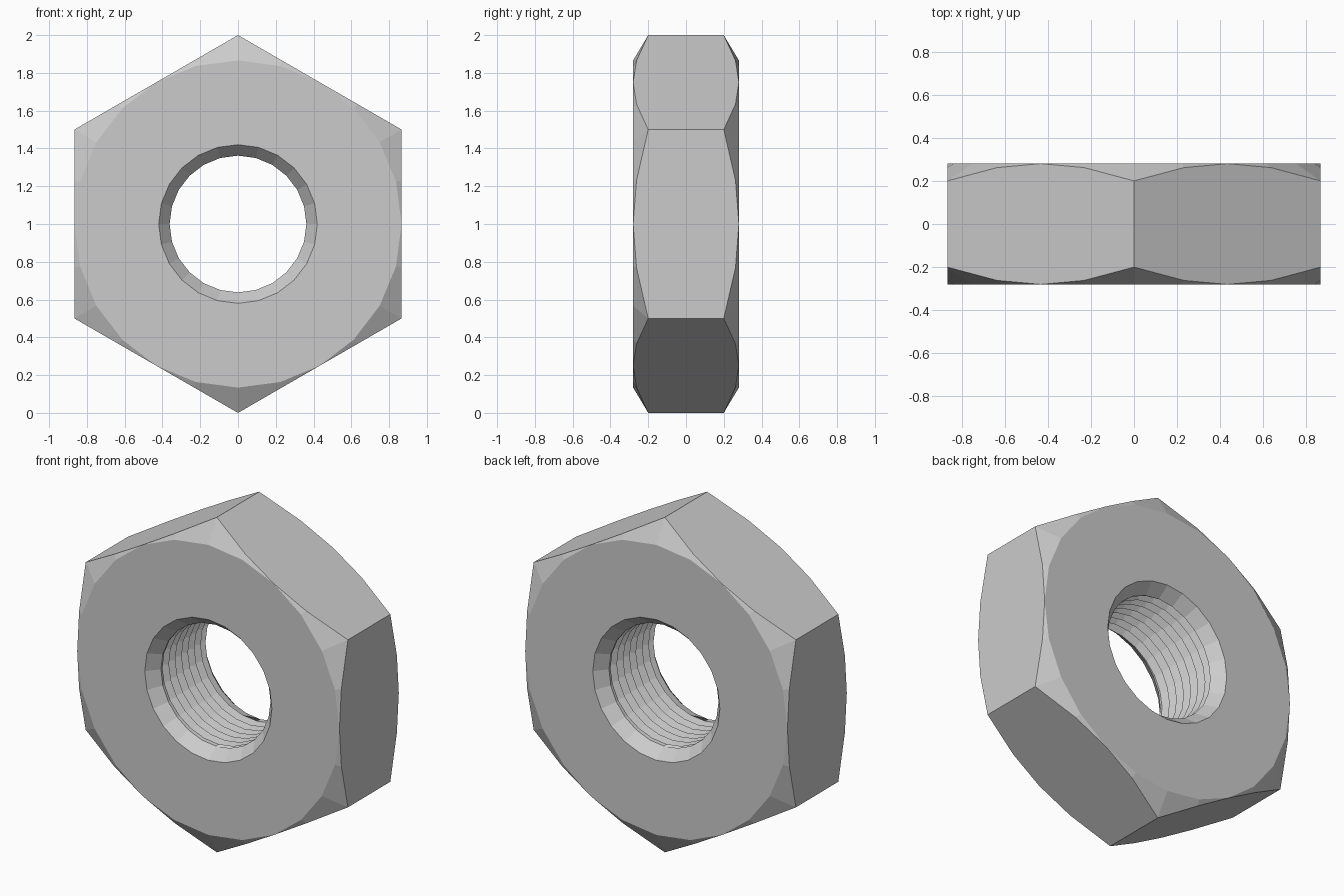
import bpy, bmesh, math

if "Cube" in bpy.data.objects:
    bpy.data.objects.remove(bpy.data.objects["Cube"])

N = 24                       # segments around the nut
APOTHEM = math.cos(math.pi / 6)
HALF = 0.28                  # half thickness
CREST, ROOT, MOUTH = 0.362, 0.41, 0.42
L, PITCH = 0.21, 0.06        # threaded half length and pitch
TEETH = int(round(2 * L / PITCH)) + 1

bm = bmesh.new()


def point(r, y, j):
    a = math.pi / 2 + 2 * math.pi * (j % N) / N
    return (r * math.cos(a), y, 1 + r * math.sin(a))


def skin(rows, profile):
    """Skin a grid of profile points swept around the y axis."""
    grid = [[bm.verts.new(point(*profile(i, j), j)) for i in range(rows)]
            for j in range(N + 1)]
    for c0, c1 in zip(grid, grid[1:]):
        for i in range(rows - 1):
            bm.faces.new((c0[i], c0[i + 1], c1[i + 1], c1[i]))


# Hexagonal outside, with corners cut by a cone, and both flat faces
def outside(i, j):
    a = math.radians((j * 360 / N) % 60 - 30)
    r = APOTHEM / math.cos(a)
    edge = HALF - 0.08 * (r - APOTHEM) / (1 - APOTHEM)
    return [(CREST, -L), (MOUTH, -HALF), (APOTHEM, -HALF), (r, -edge),
            (r, edge), (APOTHEM, HALF), (MOUTH, HALF), (CREST, L)][i]


# Helical thread in the bore
def thread(i, j):
    y = -L - PITCH + PITCH * (i / 2 + j / N)
    if abs(y) > L - 1e-5:
        return CREST, math.copysign(L, y)
    return (ROOT if i % 2 else CREST), y


skin(8, outside)
skin(2 * TEETH + 1, thread)
bmesh.ops.remove_doubles(bm, verts=bm.verts[:], dist=1e-4)
bmesh.ops.recalc_face_normals(bm, faces=bm.faces[:])

mesh = bpy.data.meshes.new("hex_nut")
bm.to_mesh(mesh)
bm.free()
nut = bpy.data.objects.new("hex_nut", mesh)
bpy.context.collection.objects.link(nut)
